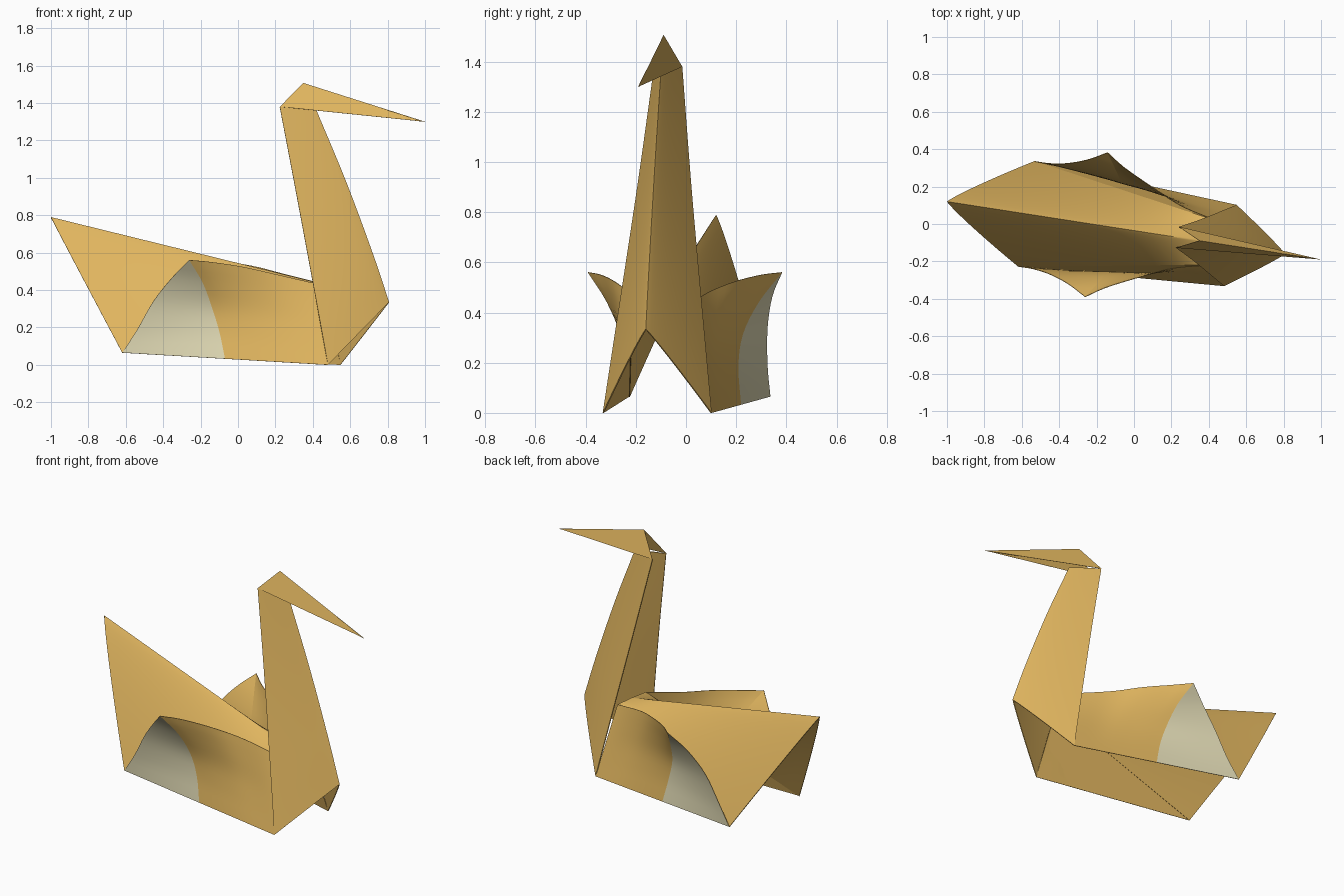
import bpy, bmesh, math
from mathutils import Vector as V

if "Cube" in bpy.data.objects:
    bpy.data.objects.remove(bpy.data.objects["Cube"])

# Folded paper swan: half built in a local frame (x = body axis), mirrored, then turned
TURN = math.atan2(-0.31, 2.0)
N = 16


def material(name, rgb):
    m = bpy.data.materials.new(name)
    m.diffuse_color = (*rgb, 1)
    m.use_nodes = True
    m.node_tree.nodes["Principled BSDF"].inputs["Base Color"].default_value = m.diffuse_color
    return m


TAN = material("tan paper", (0.75, 0.465, 0.115))
CREAM = material("cream paper", (0.75, 0.70, 0.46))


def curve(pts):
    """Smooth curve through evenly weighted points, as a function of t in 0..1."""
    p = [V(q) for q in pts]
    if len(p) == 2:
        return lambda t: p[0].lerp(p[1], t)
    p = [2 * p[0] - p[1]] + p + [2 * p[-1] - p[-2]]

    def f(t):
        k = min(int(t * (len(p) - 3)), len(p) - 4)
        x = t * (len(p) - 3) - k
        a, b, c, d = p[k:k + 4]
        return 0.5 * (2 * b + (c - a) * x + (2 * a - 5 * b + 4 * c - d) * x ** 2
                      + (3 * b - a - 3 * c + d) * x ** 3)
    return f


def loft(a, b, bulge=1.0):
    """Sheet between two curves; bulge < 1 rounds it outwards."""
    def f(s, t):
        p, q = a(t), b(t)
        r = p.lerp(q, s)
        r.y = p.y + (q.y - p.y) * s ** bulge
        return r
    return f


def coons(bot, top, left, right):
    """Sheet filling four boundary curves."""
    def f(s, t):
        flat = bot(0).lerp(bot(1), s).lerp(top(0).lerp(top(1), s), t)
        return bot(s).lerp(top(s), t) + left(t).lerp(right(t), s) - flat
    return f


def sheet(name, f, outer=TAN, thick=0.005):
    bm = bmesh.new()
    g = [[bm.verts.new(f((i / N) ** 1.3, j / N)) for j in range(N + 1)] for i in range(N + 1)]
    for i in range(N):
        for j in range(N):
            bm.faces.new((g[i][j], g[i + 1][j], g[i + 1][j + 1], g[i][j + 1]))
    bmesh.ops.remove_doubles(bm, verts=bm.verts, dist=1e-4)
    # outside of the paper faces sideways, away from the mirror plane
    bm.normal_update()
    if sum(p.normal.y * p.calc_area() for p in bm.faces) < 0:
        bmesh.ops.reverse_faces(bm, faces=bm.faces)
    me = bpy.data.meshes.new(name)
    bm.to_mesh(me)
    bm.free()
    me.materials.append(outer)
    me.materials.append(TAN)
    ob = bpy.data.objects.new(name, me)
    bpy.context.collection.objects.link(ob)
    ob.location = (0, -0.035, 0)
    ob.rotation_euler.z = TURN
    mir = ob.modifiers.new("mirror", 'MIRROR')
    mir.use_axis = (False, True, False)
    sol = ob.modifiers.new("paper", 'SOLIDIFY')
    sol.thickness = thick
    sol.offset = -1
    sol.material_offset = 1
    sol.material_offset_rim = 1
    bpy.ops.object.select_all(action='DESELECT')
    ob.select_set(True)
    bpy.context.view_layer.objects.active = ob
    bpy.ops.object.convert(target='MESH')
    bpy.ops.object.shade_smooth_by_angle(angle=math.radians(50))
    return ob


# Key fold points (along axis, sideways, up)
beak_tip, crown, cheek = (1.012, 0, 1.30), (0.354, 0, 1.507), (0.235, 0.057, 1.38)
throat, chest, foot = (0.425, 0, 1.36), (0.818, 0, 0.335), (0.521, 0.22, 0.0)
shoulder, back = (0.45, 0.115, 0.432), (0.45, 0, 0.435)
tail_tip, tail_foot = (-1.012, 0, 0.79), (-0.582, 0.286, 0.065)
wing_tip, hem = (-0.203, 0.392, 0.56), (-0.031, 0.253, 0.0325)

# Head and beak
sheet("head", loft(curve([crown, beak_tip]), curve([cheek, beak_tip])), thick=0.0015)

# Neck: front ridge to back edges, open behind and below
ridge = curve([chest, (0.728, 0, 0.6), (0.585, 0, 0.98), throat])
sheet("neck", loft(ridge, curve([foot, (0.46, 0.183, 0.3), (0.34, 0.112, 0.88), cheek]), 0.93))

# Tail and back: tent with a rounded ridge, and its folded-down side walls
sheet("tail", loft(curve([back, tail_tip]), curve([shoulder, tail_foot]), 0.9))
sheet("body_side", loft(curve([shoulder, tail_foot]), curve([foot, tail_foot])), thick=0.002)

# Wings: curling tan front panel and cream rear panel
fold = curve([hem, (-0.065, 0.237, 0.18), (-0.104, 0.248, 0.31), (-0.144, 0.306, 0.44), wing_tip])
top_edge = curve([shoulder, (0.228, 0.17, 0.485), (0.06, 0.247, 0.525),
                  (-0.1, 0.325, 0.55), wing_tip])
rear_edge = curve([tail_foot, (-0.5, 0.287, 0.19), (-0.411, 0.301, 0.34),
                   (-0.305, 0.337, 0.465), wing_tip])
sheet("wing_front", coons(curve([foot, hem]), top_edge, curve([foot, shoulder]), fold), thick=0.003)
sheet("wing_rear", loft(fold, rear_edge), CREAM, thick=0.003)
